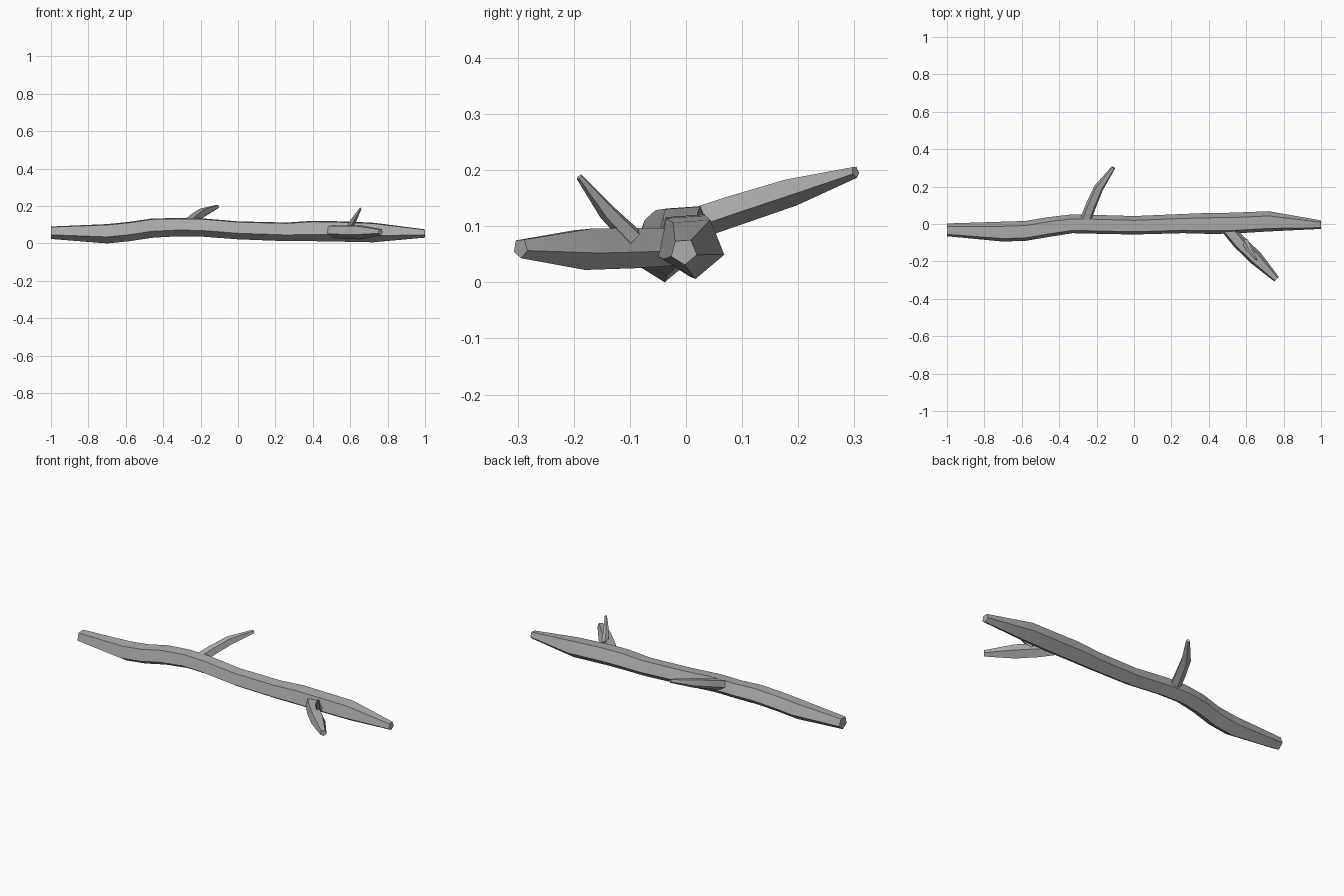
import bpy, bmesh, math
from mathutils import Vector

cube = bpy.data.objects.get("Cube")
if cube:
    bpy.data.objects.remove(cube, do_unlink=True)

# Single grey bark colour
bark = bpy.data.materials.new("grey_bark")
bark.use_nodes = True
colour = (0.42, 0.42, 0.42, 1)
bark.diffuse_color = colour
bark.node_tree.nodes["Principled BSDF"].inputs["Base Color"].default_value = colour


def limb(name, path, turn=4, axis=None):
    """Five-sided tapering limb through (x, y, z, radius) points, flat top."""
    bm = bmesh.new()
    points = [Vector(p[:3]) for p in path]
    rings = []
    for i, p in enumerate(points):
        ahead = points[min(i + 1, len(points) - 1)]
        behind = points[max(i - 1, 0)]
        along = axis or (ahead - behind).normalized()
        side = Vector((0, 0, 1)).cross(along).normalized()
        up = along.cross(side)
        ring = []
        for k in range(5):
            a = math.radians(turn - 90 + 72 * k)
            offset = side * math.cos(a) + up * math.sin(a)
            ring.append(bm.verts.new(p + offset * path[i][3]))
        rings.append(ring)
    for a, b in zip(rings, rings[1:]):
        for k in range(5):
            n = (k + 1) % 5
            bm.faces.new((a[k], a[n], b[n], b[k]))
    bm.faces.new(rings[0])
    bm.faces.new(rings[-1])
    bmesh.ops.recalc_face_normals(bm, faces=bm.faces)
    mesh = bpy.data.meshes.new(name)
    bm.to_mesh(mesh)
    bm.free()
    mesh.materials.append(bark)
    obj = bpy.data.objects.new(name, mesh)
    bpy.context.collection.objects.link(obj)
    bpy.ops.object.select_all(action="DESELECT")
    obj.select_set(True)
    bpy.context.view_layer.objects.active = obj
    bpy.ops.object.shade_smooth_by_angle(angle=math.radians(30))
    return obj


# Long wavy main stick
limb("main_stick", [
    (-1, -.032, .06, .036), (-.7, -.042, .056, .056), (-.58, -.038, .068, .056),
    (-.46, -.018, .086, .056), (-.33, 0, .091, .053), (-.2, -.003, .09, .053),
    (0, -.008, .074, .052), (.26, .001, .066, .054), (.4, .002, .071, .059),
    (.52, .003, .069, .059), (.72, .013, .063, .057), (1, -.004, .055, .024),
], axis=Vector((1, 0, 0)))

# Rising branch at the back
limb("back_branch", [
    (-.262, .01, .105, .031), (-.235, .085, .13, .03),
    (-.19, .19, .163, .027), (-.11, .302, .197, .011),
])

# Level branch at the front
limb("front_branch", [
    (.5, -.025, .066, .036), (.56, -.095, .064, .039),
    (.65, -.182, .062, .04), (.762, -.295, .061, .018),
])

# Small upright twig on the front branch
limb("twig", [
    (.595, -.095, .08, .019), (.618, -.14, .125, .016), (.655, -.19, .188, .006),
], turn=40)
